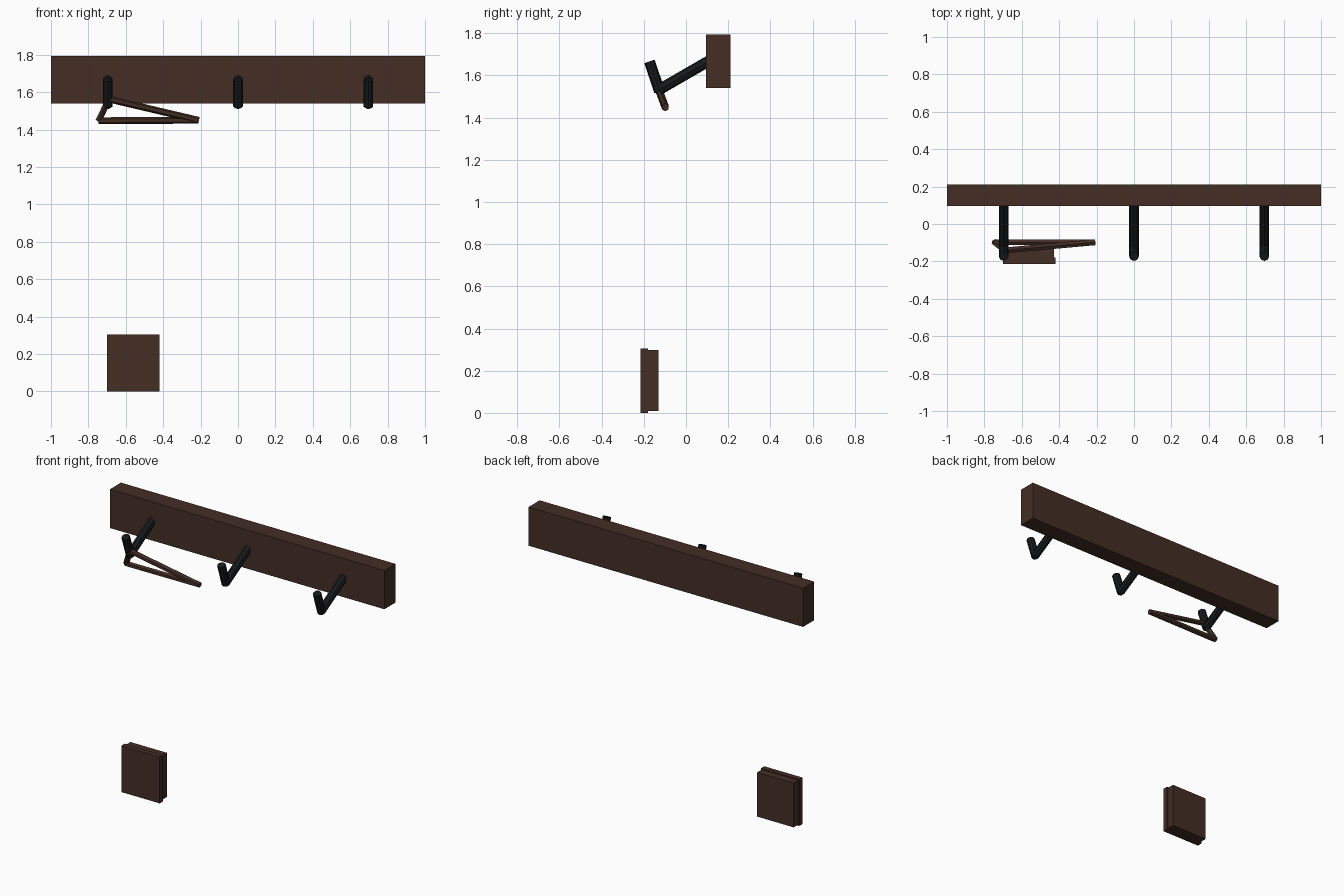
import bpy
from mathutils import Vector, Matrix

if "Cube" in bpy.data.objects:
    bpy.data.objects.remove(bpy.data.objects["Cube"])


def material(name, colour):
    m = bpy.data.materials.new(name)
    m.diffuse_color = (*colour, 1)
    m.use_nodes = True
    m.node_tree.nodes["Principled BSDF"].inputs["Base Color"].default_value = m.diffuse_color
    return m


BROWN = material("dark_wood", (0.056, 0.027, 0.018))
BLACK = material("black_metal", (0.009, 0.010, 0.011))


def box(name, lo, hi, mat):
    lo, hi = Vector(lo), Vector(hi)
    bpy.ops.mesh.primitive_cube_add(size=1)
    ob = bpy.context.object
    ob.name = name
    ob.data.transform(Matrix.Translation((lo + hi) / 2) @ Matrix.Diagonal((*(hi - lo), 1)))
    ob.data.materials.append(mat)
    return ob


def rod(name, a, b, radius, sides, mat):
    a, b = Vector(a), Vector(b)
    bpy.ops.mesh.primitive_cylinder_add(vertices=sides, radius=radius, depth=(b - a).length)
    ob = bpy.context.object
    ob.name = name
    ob.location = (a + b) / 2
    ob.rotation_mode = 'QUATERNION'
    ob.rotation_quaternion = (b - a).to_track_quat('Z', 'Y')
    ob.data.materials.append(mat)
    return ob


# Wall board
box("wall_board", (-1, 0.095, 1.54), (1, 0.21, 1.795), BROWN)

# Three bent hooks: sloping arm and upturned tip
for i, x in enumerate((-0.697, 0, 0.697)):
    rod(f"hook_arm_{i}", (x, -0.128, 1.532), (x, 0.13, 1.681), 0.026, 8, BLACK)
    rod(f"hook_tip_{i}", (x, -0.125, 1.523), (x, -0.173, 1.666), 0.026, 8, BLACK)

# Triangular hanger resting on the left hook
top, left, right = (-0.69, -0.141, 1.563), (-0.745, -0.098, 1.448), (-0.21, -0.098, 1.45)
for name, a, b in (("hanger_bottom_bar", left, right),
                   ("hanger_long_bar", top, right),
                   ("hanger_short_bar", left, top)):
    rod(name, a, b, 0.018, 6, BROWN)

# Low block with a slightly larger front panel
box("block_front_panel", (-0.70, -0.215, 0), (-0.42, -0.18, 0.305), BROWN)
box("block_body", (-0.693, -0.18, 0.008), (-0.427, -0.13, 0.299), BROWN)
